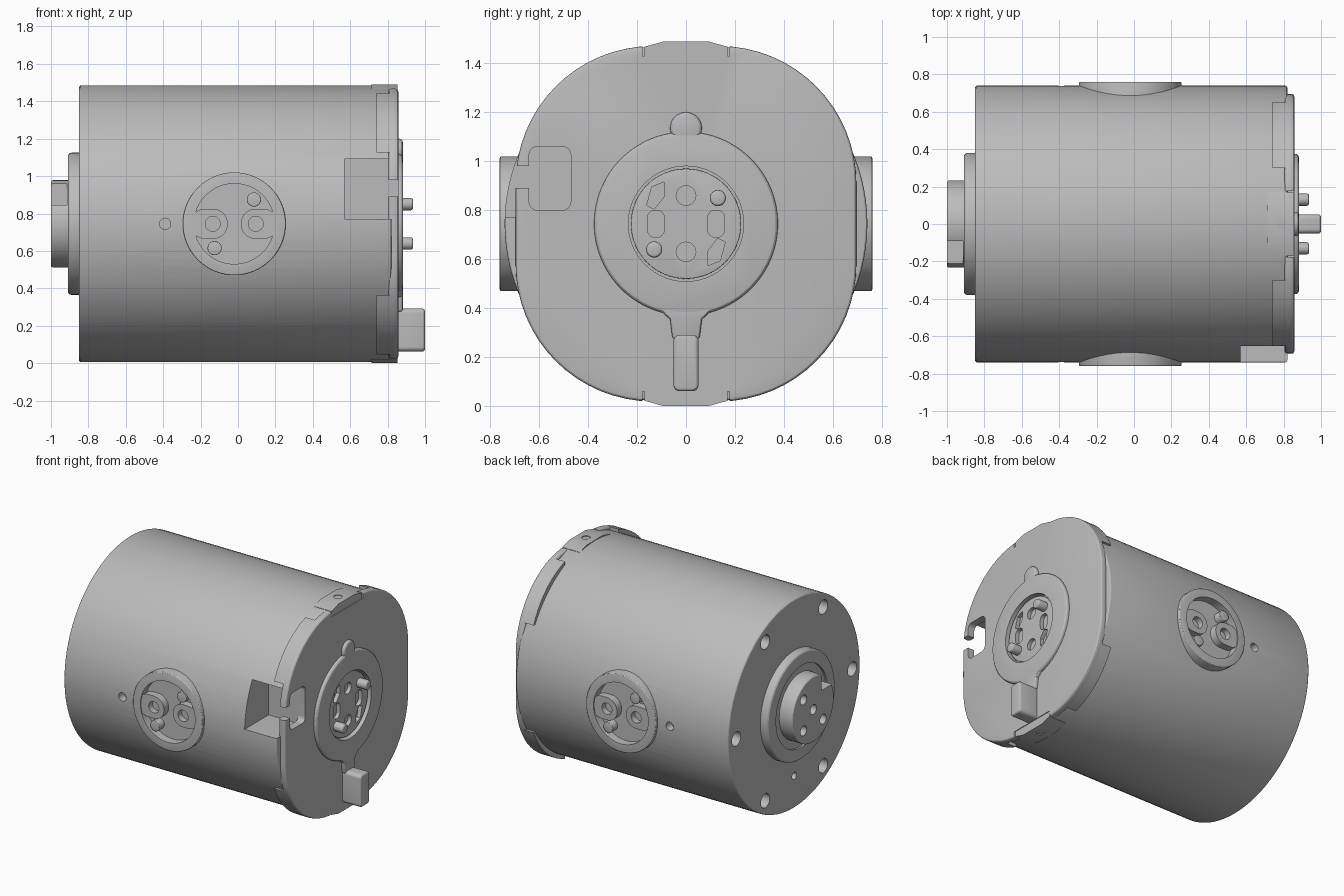
import bpy, bmesh
from math import cos, sin, pi, radians
from mathutils import Matrix

if "Cube" in bpy.data.objects:
    bpy.data.objects.remove(bpy.data.objects["Cube"])

mat = bpy.data.materials.new("plain grey")
mat.use_nodes = True
GREY = (0.5, 0.5, 0.5, 1)
mat.diffuse_color = GREY
mat.node_tree.nodes["Principled BSDF"].inputs["Base Color"].default_value = GREY

MID = 0.745  # height of the long axis


def frame(u, v, w):
    """Local profile axes to world, with the axis height as origin."""
    m = Matrix((u, v, w)).transposed().to_4x4()
    m.translation = (0, 0, MID)
    return m


END = frame((0, 1, 0), (0, 0, 1), (1, 0, 0))
FRONT = frame((1, 0, 0), (0, 0, 1), (0, -1, 0))
BACK = frame((-1, 0, 0), (0, 0, 1), (0, 1, 0))
UP = frame((1, 0, 0), (0, 1, 0), (0, 0, 1))


def circle(cx, cy, r, n=32):
    return [(cx + r * cos(2 * pi * i / n), cy + r * sin(2 * pi * i / n)) for i in range(n)]


def rrect(cx, cy, hx, hy, r, n=8):
    pts = []
    for k, (sx, sy) in enumerate(((1, 1), (-1, 1), (-1, -1), (1, -1))):
        for i in range(n + 1):
            a = pi / 2 * (k + i / n)
            pts.append((cx + sx * (hx - r) + r * cos(a), cy + sy * (hy - r) + r * sin(a)))
    return pts


def box(cx, cy, hx, hy):
    return [(cx - hx, cy - hy), (cx + hx, cy - hy), (cx + hx, cy + hy), (cx - hx, cy + hy)]


def prism(name, pts, w0, w1, m=END, bevel=0, cuts=(), adds=()):
    """Extrude a profile, round its rims, then join and cut with helper prisms."""
    bm = bmesh.new()
    low = [bm.verts.new((x, y, w0)) for x, y in pts]
    high = [bm.verts.new((x, y, w1)) for x, y in pts]
    bm.faces.new(low[::-1])
    bm.faces.new(high)
    for i in range(len(pts)):
        j = (i + 1) % len(pts)
        bm.faces.new((low[i], low[j], high[j], high[i]))
    bm.transform(m)
    bmesh.ops.recalc_face_normals(bm, faces=bm.faces)
    me = bpy.data.meshes.new(name)
    bm.to_mesh(me)
    bm.free()
    me.materials.append(mat)
    ob = bpy.data.objects.new(name, me)
    bpy.context.collection.objects.link(ob)

    mods = [(a, 'UNION') for a in adds]
    if bevel:
        b = ob.modifiers.new("round", 'BEVEL')
        b.width, b.segments, b.limit_method = bevel, 3, 'ANGLE'
        b.angle_limit = radians(45)
    helpers = []
    for spec, op in mods + [(c, 'DIFFERENCE') for c in cuts]:
        h = prism("helper", *spec)
        h.hide_render = True
        helpers.append(h)
        b = ob.modifiers.new("shape", 'BOOLEAN')
        b.operation, b.solver, b.object = op, 'EXACT', h
    if ob.modifiers:
        dg = bpy.context.evaluated_depsgraph_get()
        dg.update()
        new = bpy.data.meshes.new_from_object(ob.evaluated_get(dg))
        ob.modifiers.clear()
        ob.data = new
    for h in helpers:
        bpy.data.objects.remove(h)
    bpy.ops.object.select_all(action='DESELECT')
    ob.select_set(True)
    bpy.context.view_layer.objects.active = ob
    bpy.ops.object.shade_smooth_by_angle(angle=radians(28))
    return ob


# Main barrel with screw holes, side seats and the front window
DX = -0.02
screws = [(circle(0.65 * cos(k * pi / 3), 0.65 * sin(k * pi / 3), 0.05, 20), -0.9, -0.7)
          for k in range(6)]
seats = [(circle(s * DX, 0, 0.27, 48), 0.6, 0.9, m) for s, m in ((1, FRONT), (-1, BACK))]
side_holes = [(circle(s * -0.39, 0, 0.03, 20), 0.68, 0.9, m) for s, m in ((1, FRONT), (-1, BACK))]
prism("barrel", circle(0, 0, 0.74, 96), -0.85, 0.82, END, 0.012,
      cuts=screws + seats + side_holes + [
          (circle(0, -0.51, 0.025, 16), -0.9, -0.75),
          (box(0.735, 0.187, 0.165, 0.16), 0.47, 0.9, FRONT)])

# Side discs with a winding recess, two islands and two pins each
for side, s, m in (("front", 1, FRONT), ("back", -1, BACK)):
    c = s * DX
    prism(side + "_disc", circle(c, 0, 0.275, 64), 0.55, 0.76, m, 0.008,
          cuts=[(circle(c, 0, 0.215, 48), 0.7, 0.9, m)])
    for t in (-1, 1):
        hole = (circle(c + t * 0.115, 0, 0.04, 24), 0.71, 0.9, m)
        prism(side + "_disc_island", rrect(c + t * 0.135, 0, 0.1, 0.08, 0.078),
              0.6, 0.752, m, cuts=[hole])
        prism(side + "_disc_pin", circle(c + t * 0.105, t * 0.13, 0.038, 24),
              0.6, 0.755, m, 0.006)

# End cap plate with hooked notch and top and bottom gaps
outline = rrect(0, 0, 0.695, 0.725, 0.56, 16)
gaps = [(box(0, t * 0.785, 0.177, 0.1), 0.7, 0.95) for t in (-1, 1)]
recess = (circle(0, 0, 0.235, 64), 0.835, 0.95)
prism("cap_plate", outline, 0.805, 0.857, END, 0.015,
      cuts=gaps + [recess,
                   (rrect(-0.555, 0.185, 0.085, 0.13, 0.035), 0.7, 0.95),
                   (box(-0.68, 0.19, 0.08, 0.045), 0.7, 0.95)])

# Four corner skirts wrapping the barrel
prism("cap_skirts", outline, 0.74, 0.835, END,
      cuts=[(box(0, 0, 0.3, 1), 0.7, 0.9), (box(0, 0, 1, 0.38), 0.7, 0.9)])

# Top and bottom locking tabs
for name, t in (("top_tab", 1), ("bottom_tab", -1)):
    half = [(0.17, 0.66), (0.17, 0.722), (0.09, 0.744)]
    pts = [(y, t * z) for y, z in half] + [(-y, t * z) for y, z in half[::-1]]
    prism(name, pts, 0.715, 0.852, cuts=[(circle(0.785, 0, 0.028, 20), min(t * 0.7, t), max(t * 0.7, t), UP)])

# Raised collar with its thumb bump and lever neck
prism("cap_collar", circle(0, 0, 0.375, 96), 0.84, 0.882, END, 0.018,
      cuts=[recess])
prism("collar_bump", circle(0, 0.39, 0.065), 0.84, 0.881, END, 0.018)
prism("collar_neck", [(-0.12, -0.34), (-0.065, -0.39), (-0.055, -0.47), (0.055, -0.47),
                      (0.065, -0.39), (0.12, -0.34)], 0.84, 0.881, END, 0.012)
prism("lever", rrect(0, -0.568, 0.051, 0.115, 0.025), 0.8, 1.0, END, 0.015)

# Socket face inside the collar
beans = [(rrect(t * 0.123, 0, 0.034, 0.055, 0.03), 0.815, 0.9) for t in (-1, 1)]
beans += [([(t * x, t * y) for x, y in ((-0.09, 0.17), (-0.14, 0.15), (-0.16, 0.075),
                                        (-0.13, 0.06), (-0.09, 0.11))], 0.815, 0.9)
          for t in (-1, 1)]
beans += [(circle(0, t * 0.115, 0.04, 24), 0.815, 0.9) for t in (-1, 1)]
prism("socket_face", circle(0, 0, 0.225, 64), 0.8, 0.862, END, 0.004, cuts=beans)
for t in (-1, 1):
    prism("socket_pin", circle(t * 0.13, t * 0.105, 0.033, 24), 0.82, 0.936, END, 0.012)

# Rear collar and keyed hub
prism("rear_collar", circle(0, 0, 0.38, 96), -0.91, -0.8, END, 0.02,
      cuts=[(circle(0, 0, 0.29, 64), -1, -0.895)])
hub_holes = [(circle(y, z, 0.035, 20), -1.1, -0.95)
             for y, z in ((0.11, 0.11), (0.11, -0.11), (-0.11, -0.11), (0, 0))]
prism("rear_hub", circle(0, 0, 0.233, 64), -1.0, -0.82, END, 0.01,
      cuts=hub_holes + [(box(-0.19, 0.2, 0.1, 0.1), -1.1, -0.915)])
